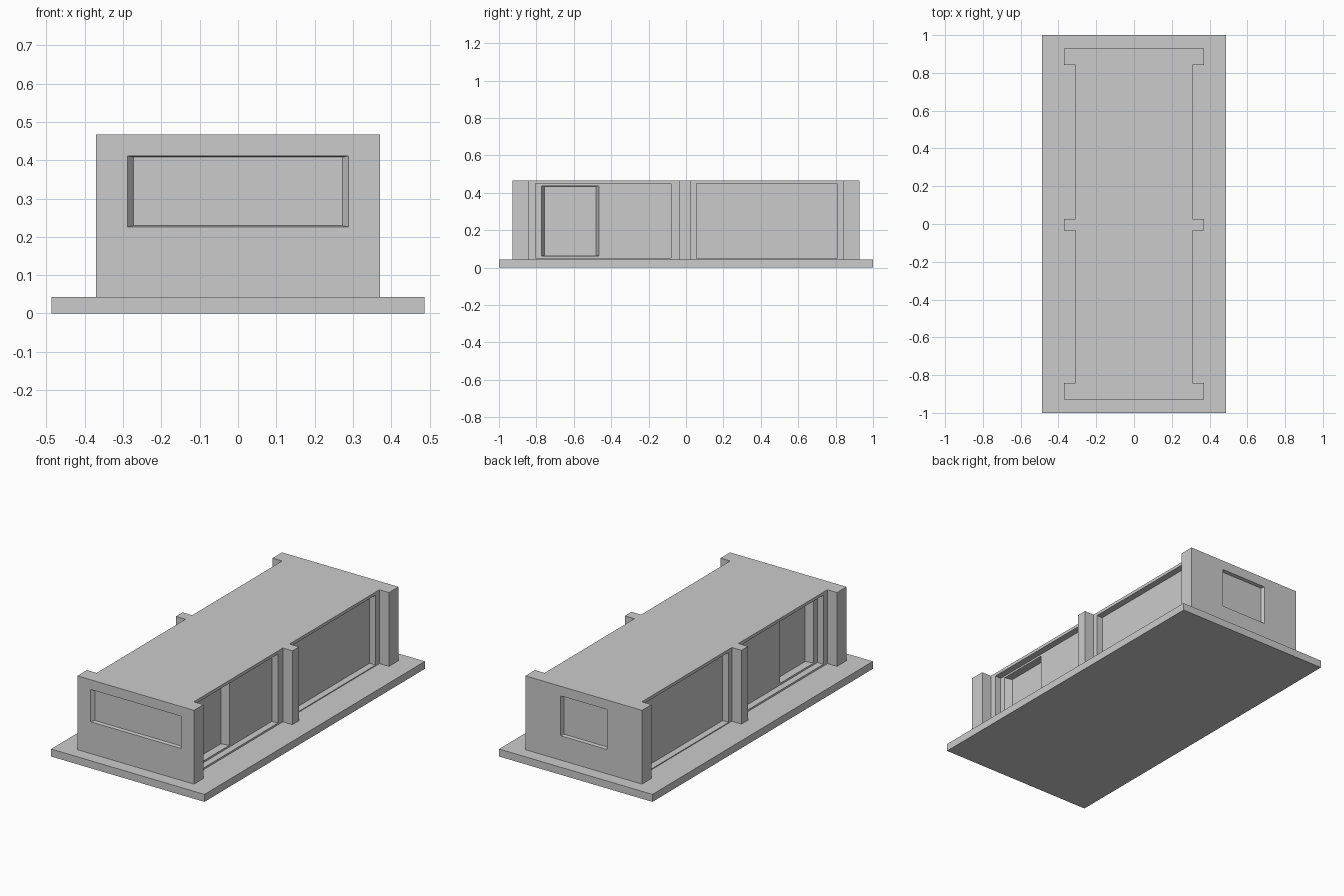
import bpy, bmesh
from mathutils import Vector

if "Cube" in bpy.data.objects:
    bpy.data.objects.remove(bpy.data.objects["Cube"])


def new_object(name, bm):
    bmesh.ops.recalc_face_normals(bm, faces=bm.faces)
    mesh = bpy.data.meshes.new(name)
    bm.to_mesh(mesh)
    bm.free()
    obj = bpy.data.objects.new(name, mesh)
    bpy.context.collection.objects.link(obj)
    return obj


def prism(name, outline, z0, z1):
    bm = bmesh.new()
    face = bm.faces.new([bm.verts.new((x, y, z0)) for x, y in outline])
    top = bmesh.ops.extrude_face_region(bm, geom=[face])["geom"]
    bmesh.ops.translate(bm, vec=(0, 0, z1 - z0),
                        verts=[g for g in top if isinstance(g, bmesh.types.BMVert)])
    return new_object(name, bm)


def recess(body, name, axis, side, u, z, surface, depth, splay=(0, 0), over=0.2):
    """Cut a recess with optionally splayed reveals into the wall at `surface`."""
    bm = bmesh.new()
    rings = []
    for t in (-over, 1):
        du, dz, d = splay[0] * t, splay[1] * t, side * (surface - depth * t)
        pts = [(u[0] + du, z[0] + dz), (u[1] - du, z[0] + dz),
               (u[1] - du, z[1] - dz), (u[0] + du, z[1] - dz)]
        rings.append([bm.verts.new((d, a, b) if axis == "x" else (a, d, b))
                      for a, b in pts])
    outer, inner = rings
    bm.faces.new(outer)
    bm.faces.new(inner)
    for i in range(4):
        j = (i + 1) % 4
        bm.faces.new((outer[i], outer[j], inner[j], inner[i]))
    cutter = new_object(name + "_cutter", bm)
    cutter.hide_render = True
    cutter.hide_viewport = True
    cutter.display_type = "WIRE"
    mod = body.modifiers.new(name, "BOOLEAN")
    mod.operation = "DIFFERENCE"
    mod.solver = "EXACT"
    mod.object = cutter


# Ground slab
prism("base_slab", [(-0.487, -1), (0.487, -1), (0.487, 1), (-0.487, 1)], 0, 0.043)

# Building block with projecting end walls and middle piers
W, S = 0.37, 0.309
right = [(W, -0.928), (W, -0.842), (S, -0.842), (S, -0.034), (W, -0.034),
         (W, 0.026), (S, 0.026), (S, 0.842), (W, 0.842), (W, 0.928)]
building = prism("building", right + [(-x, y) for x, y in reversed(right)], 0.043, 0.467)

# Glazing bays on both long sides, with a deeper doorway in the front bay
for label, side in (("right", 1), ("left", -1)):
    recess(building, label + "_front_bay", "x", side, (-0.805, -0.08), (0.053, 0.449), S, 0.038)
    recess(building, label + "_rear_bay", "x", side, (0.055, 0.807), (0.048, 0.449), S, 0.038)
    recess(building, label + "_doorway", "x", side, (-0.772, -0.465), (0.063, 0.438),
           S - 0.038, 0.043, (0.016, 0.003))

# End wall windows
recess(building, "front_window", "y", -1, (-0.288, 0.288), (0.226, 0.411), 0.928, 0.02, (0.015, 0.003))
recess(building, "back_window", "y", 1, (-0.147, 0.147), (0.183, 0.412), 0.928, 0.02, (0.007, 0.003))
